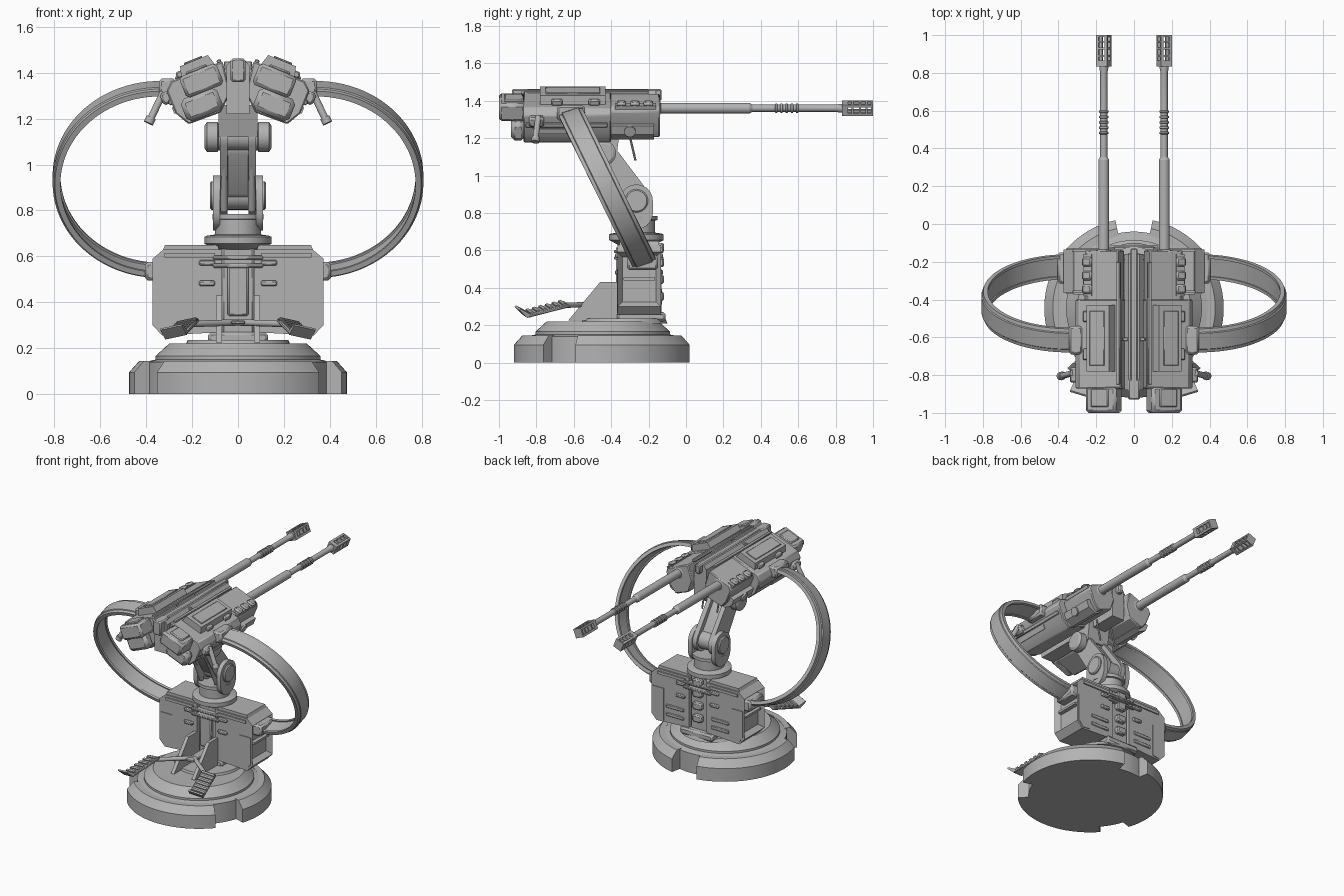
import bpy, bmesh
from math import sin, cos, pi, radians, atan2
from mathutils import Matrix, Vector

cube = bpy.data.objects.get("Cube")
if cube:
    bpy.data.objects.remove(cube, do_unlink=True)

steel = bpy.data.materials.new("grey steel")
steel.use_nodes = True
GREY = (0.45, 0.45, 0.45, 1)
steel.diffuse_color = GREY
steel.node_tree.nodes["Principled BSDF"].inputs["Base Color"].default_value = GREY

# Frame of one gun: origin on the barrel axis, tilted outwards
GUN = Matrix.Translation((0.16, 0, 1.36)) @ Matrix.Rotation(radians(22), 4, 'Y')


def finish(name, bm, frame=None, mirror=False, bevel=0):
    """Turn a bmesh into an object with smooth faces and sharp corners."""
    if frame:
        bm.transform(frame)
    bmesh.ops.recalc_face_normals(bm, faces=bm.faces)
    for f in bm.faces:
        f.smooth = True
    for e in bm.edges:
        e.smooth = e.calc_face_angle(0) < radians(32)
    mesh = bpy.data.meshes.new(name)
    bm.to_mesh(mesh)
    bm.free()
    mesh.materials.append(steel)
    ob = bpy.data.objects.new(name, mesh)
    bpy.context.collection.objects.link(ob)
    if bevel:
        mod = ob.modifiers.new("Bevel", 'BEVEL')
        mod.width, mod.segments = bevel, 1
    if mirror:
        ob.modifiers.new("Mirror", 'MIRROR').use_mirror_merge = False


def skin(rings):
    """Bridge matching rings of points and cap both ends."""
    bm = bmesh.new()
    rows = [[bm.verts.new(p) for p in ring] for ring in rings]
    n = len(rows[0])
    for a, b in zip(rows, rows[1:]):
        for i in range(n):
            j = (i + 1) % n
            bm.faces.new((a[i], a[j], b[j], b[i]))
    bm.faces.new(rows[0])
    bm.faces.new(rows[-1])
    return bm


def place(axis, u, v, t):
    return {'x': (t, u, v), 'y': (u, t, v), 'z': (u, v, t)}[axis]


def prism(name, pts, axis, a, b, **kw):
    finish(name, skin([[place(axis, u, v, t) for u, v in pts] for t in (a, b)]), **kw)


def box(name, x, y, z, **kw):
    pts = [(x[0], y[0]), (x[1], y[0]), (x[1], y[1]), (x[0], y[1])]
    prism(name, pts, 'z', *z, **kw)


def turned(name, axis, centre, steps, n=32, **kw):
    """Round part from (position, radius) steps along an axis."""
    rings = [[place(axis, centre[0] + r * cos(2 * pi * i / n), centre[1] + r * sin(2 * pi * i / n), t)
              for i in range(n)] for t, r in steps]
    finish(name, skin(rings), **kw)


def rod(name, a, b, r, n=12, frame=Matrix(), **kw):
    d = Vector(b) - Vector(a)
    turn = Matrix.Translation(a) @ d.to_track_quat('Z', 'Y').to_matrix().to_4x4()
    turned(name, 'z', (0, 0), [(0, r), (d.length, r)], n, frame=frame @ turn, **kw)


def capsule(a, ra, b, rb, n=10):
    t = atan2(b[1] - a[1], b[0] - a[0])
    return [(c[0] + r * cos(t + s + pi * i / n), c[1] + r * sin(t + s + pi * i / n))
            for c, r, s in ((a, ra, pi / 2), (b, rb, -pi / 2)) for i in range(n + 1)]


# Base: stepped core with three outer rim segments, leaving notches between
BY = -0.445
turned("base_core", 'z', (0, BY), [(0, .405), (.14, .405), (.15, .36), (.165, .36), (.22, .30)], 64)
rim = [(.39, 0), (.475, 0), (.475, .095), (.43, .145), (.39, .145)]
for k in range(3):
    rings = []
    for i in range(25):
        a = radians(102 + 120 * k + 4 * i)
        rings.append([(r * cos(a), BY + r * sin(a), z) for r, z in rim])
    finish("base_rim", skin(rings))
turned("base_plate", 'z', (0, -.33), [(.21, .23), (.235, .22)], 48)

# Pedestal column, gussets and rear hinge stack
box("pedestal_foot", (-.13, .13), (-.37, -.11), (.22, .27), bevel=.012)
box("column", (-.08, .08), (-.35, -.15), (.25, .66), bevel=.02)
box("column_front_plate", (-.045, .045), (-.375, -.34), (.34, .56), bevel=.008)
prism("front_gusset", [(-.63, .225), (-.46, .43), (-.35, .43), (-.35, .225)], 'x', .07, .095, mirror=True)
for z in (.33, .42, .51, .59):
    box("rear_hinge", (-.035, .035), (-.16, -.118), (z, z + .05), bevel=.008)
for z in (.55, .585):
    box("column_clamp", (-.11, .11), (-.385, -.12), (z, z + .018), bevel=.005)

# Ammunition boxes with a recessed outer window
shape = [(.07, .27), (.33, .255), (.372, .30), (.372, .59), (.325, .63), (.07, .63)]
bm = skin([[(x, y, z) for x, z in shape] for y in (-.365, -.135)])
bmesh.ops.recalc_face_normals(bm, faces=bm.faces)
side = [f for f in bm.faces if f.normal.x > .99]
bmesh.ops.inset_individual(bm, faces=side, thickness=.035, depth=-.035)
finish("ammo_box", bm, mirror=True)
prism("ammo_lid", [(.08, .625), (.328, .625), (.318, .65), (.09, .65)], 'y', -.355, -.145, mirror=True)
box("window_bar", (.33, .365), (-.335, -.165), (.44, .455), mirror=True)
for y in (-.37, -.138):
    prism("box_panel", [(.27, .27), (.325, .265), (.36, .31), (.36, .5), (.27, .5)],
          'y', y, y + .008, mirror=True)
    for z in (.47, .56):
        box("box_latch", (.10, .17), (y - .01, y + .016), (z, z + .025), mirror=True, bevel=.006)
    box("box_top_strip", (.10, .32), (y - .004, y + .012), (.595, .615), mirror=True)
for z in (.31, .37):
    box("rear_rib", (.11, .25), (-.137, -.127), (z, z + .025), mirror=True, bevel=.004)

# Foot pedals on a forked arm
box("pedal_arm", (-.03, .03), (-.56, -.35), (.305, .32), bevel=.004)
rod("pedal_fork", (0, -.50, .312), (.22, -.67, .305), .014, mirror=True)
pedal = Matrix.Translation((.245, -.75, .288)) @ Matrix.Rotation(radians(14), 4, 'Z') \
    @ Matrix.Rotation(radians(14), 4, 'X') @ Matrix.Rotation(radians(12), 4, 'Y')
box("pedal", (-.05, .05), (-.12, .12), (-.012, .006), frame=pedal, mirror=True, bevel=.005)
for i in range(6):
    y = -.10 + .037 * i
    box("pedal_tread", (-.045, .045), (y, y + .018), (.004, .014), frame=pedal, mirror=True)
prism("pedal_heel", [(-.12, -.012), (-.155, .04), (-.145, .045), (-.10, .006)], 'x', -.05, .05,
      frame=pedal, mirror=True)

# Swivel neck
CY = -.265
turned("swivel_ring", 'z', (0, CY), [(.63, .10), (.65, .135), (.655, .146), (.685, .146), (.69, .135),
                                     (.695, .10), (.76, .10), (.762, .112), (.785, .112)], 48)

# Lower clevis, twin arms and upper pivot
LOW, TOP = (-.265, .865), (-.44, 1.12)
prism("clevis_lug", capsule(LOW, .088, (LOW[0], .80), .088), 'x', .078, .108, mirror=True)
turned("lower_pin", 'x', LOW, [(-.122, .055), (-.115, .062), (.115, .062), (.122, .055)])
prism("arm", capsule(LOW, .08, TOP, .066), 'x', .045, .078, mirror=True)
prism("arm_web", capsule((-.30, .90), .05, (-.41, 1.07), .045), 'x', -.046, .046)
rod("arm_piston", (.06, -.33, .80), (.06, -.46, 1.08), .016, mirror=True)
turned("upper_pivot", 'x', TOP, [(-.145, .05), (-.135, .066), (-.09, .066), (-.085, .058),
                                 (.085, .058), (.09, .066), (.135, .066), (.145, .05)])
prism("pivot_bracket", [(-.51, 1.12), (-.37, 1.12), (-.35, 1.26), (-.55, 1.26)], 'x', -.085, .085)
rod("trigger_lever", (.06, -.31, 1.25), (.06, -.27, 1.08), .006, n=8, mirror=True)

# Central spine between the guns
prism("spine", [(-.05, 1.22), (.05, 1.22), (.05, 1.43), (.03, 1.455), (-.03, 1.455), (-.05, 1.43)],
      'y', -.88, -.16)
box("spine_rail", (-.018, .018), (-.93, -.13), (1.40, 1.462), bevel=.006)
box("spine_sight", (-.032, .032), (-.93, -.82), (1.36, 1.462), bevel=.008)
box("spine_clamp", (-.06, .06), (-.62, -.60), (1.36, 1.45), bevel=.004)

# Gun housings
gun = dict(frame=GUN, mirror=True)
prism("housing", [(-.12, .05), (.12, .052), (.155, .02), (.155, -.085), (.12, -.15), (-.03, -.155), (-.10, -.09)],
      'y', -.87, -.40, bevel=.006, **gun)
prism("housing_front", [(-.10, .045), (.075, .045), (.10, .02), (.10, -.08), (.08, -.135), (-.03, -.14), (-.09, -.07)],
      'y', -.41, -.14, bevel=.006, **gun)
prism("front_lower_cover", [(.06, -.05), (.13, -.05), (.13, -.10), (.09, -.145), (.05, -.145)],
      'y', -.40, -.17, **gun)
rod("side_boss", (.12, -.30, -.08), (.14, -.30, -.08), .03, n=20, **gun)
box("side_rail", (.15, .165), (-.86, -.42), (-.045, -.02), bevel=.004, **gun)
box("side_panel", (.15, .161), (-.82, -.58), (-.085, -.055), **gun)
prism("top_cover", [(-.085, .045), (.075, .045), (.06, .098), (-.07, .098)], 'y', -.78, -.43, **gun)
box("cover_plate", (-.045, .04), (-.75, -.46), (.096, .105), bevel=.003, **gun)
for y in (-.72, -.52):
    box("cover_hinge", (.05, .09), (y, y + .06), (.05, .08), bevel=.006, **gun)
box("top_rib", (-.115, -.095), (-.85, -.2), (.04, .062), bevel=.004, **gun)

# Vent blocks beside the barrel root
box("vent_rail", (.05, .095), (-.38, -.16), (.03, .05), **gun)
for i in range(3):
    y = -.37 + .072 * i
    box("vent_block", (.045, .10), (y, y + .05), (.045, .068), bevel=.01, **gun)

# Rear caps, grips and lower rear body
box("rear_cap", (-.09, .085), (-1.0, -.86), (-.045, .055), bevel=.014, **gun)
box("rear_cap_top", (-.05, .05), (-.97, -.87), (.05, .065), bevel=.006, **gun)
box("rear_lower", (-.05, .12), (-.935, -.86), (-.145, -.04), bevel=.02, **gun)
box("grip_mount", (.14, .19), (-.84, -.76), (-.035, .02), bevel=.01, **gun)
rod("grip", (.325, -.79, 1.315), (.385, -.805, 1.19), .016, mirror=True)
rod("grip_cap", (.378, -.803, 1.205), (.39, -.806, 1.18), .022, mirror=True)

# Barrels: sleeve, thin tube with cooling ribs, slotted muzzle
steps = [(-.42, .04), (-.14, .04), (-.135, .029), (.34, .029), (.355, .019)]
for i in range(5):
    y = .475 + .028 * i
    steps += [(y, .019), (y + .003, .026), (y + .012, .026), (y + .015, .019)]
steps += [(.80, .019), (.825, .024), (.85, .024)]
turned("barrel", 'y', (0, 0), steps, 24, **gun)
for y in (.835, .885, .925, .96, .99):
    box("muzzle_plate", (-.032, .032), (y, y + (.03 if y < .85 else .01)), (-.032, .032), **gun)
for u in (-.032, .018):
    for w in (-.032, .018):
        box("muzzle_rail", (u, u + .014), (.84, 1.0), (w, w + .014), **gun)

# Curved feed belts from ammunition boxes to guns
section = [(-.066, -.016), (-.066, .008), (-.048, .012), (-.044, .018), (.044, .018), (.048, .012),
           (.066, .008), (.066, -.016), (.05, -.016), (.05, -.008), (-.05, -.008), (-.05, -.016)]
across = Vector((0, .95, .32)).normalized()
middle = Vector((.34, -.42, .935))
rings = []
for i in range(49):
    t = pi / 2 - pi * i / 48
    centre = middle + Vector((.45 * cos(t), -.195 * sin(t), .398 * sin(t)))
    along = Vector((-.45 * sin(t), -.195 * cos(t), .398 * cos(t))).normalized()
    wide = (across - along * across.dot(along)).normalized()
    out = wide.cross(along)
    if out.dot(centre - middle) < 0:
        out = -out
    rings.append([centre + wide * w + out * o for w, o in section])
finish("feed_belt", skin(rings), mirror=True)
box("belt_socket_low", (.33, .405), (-.315, -.15), (.495, .575), mirror=True, bevel=.012)
box("belt_socket_high", (.27, .345), (-.69, -.54), (1.295, 1.375), mirror=True, bevel=.012)
